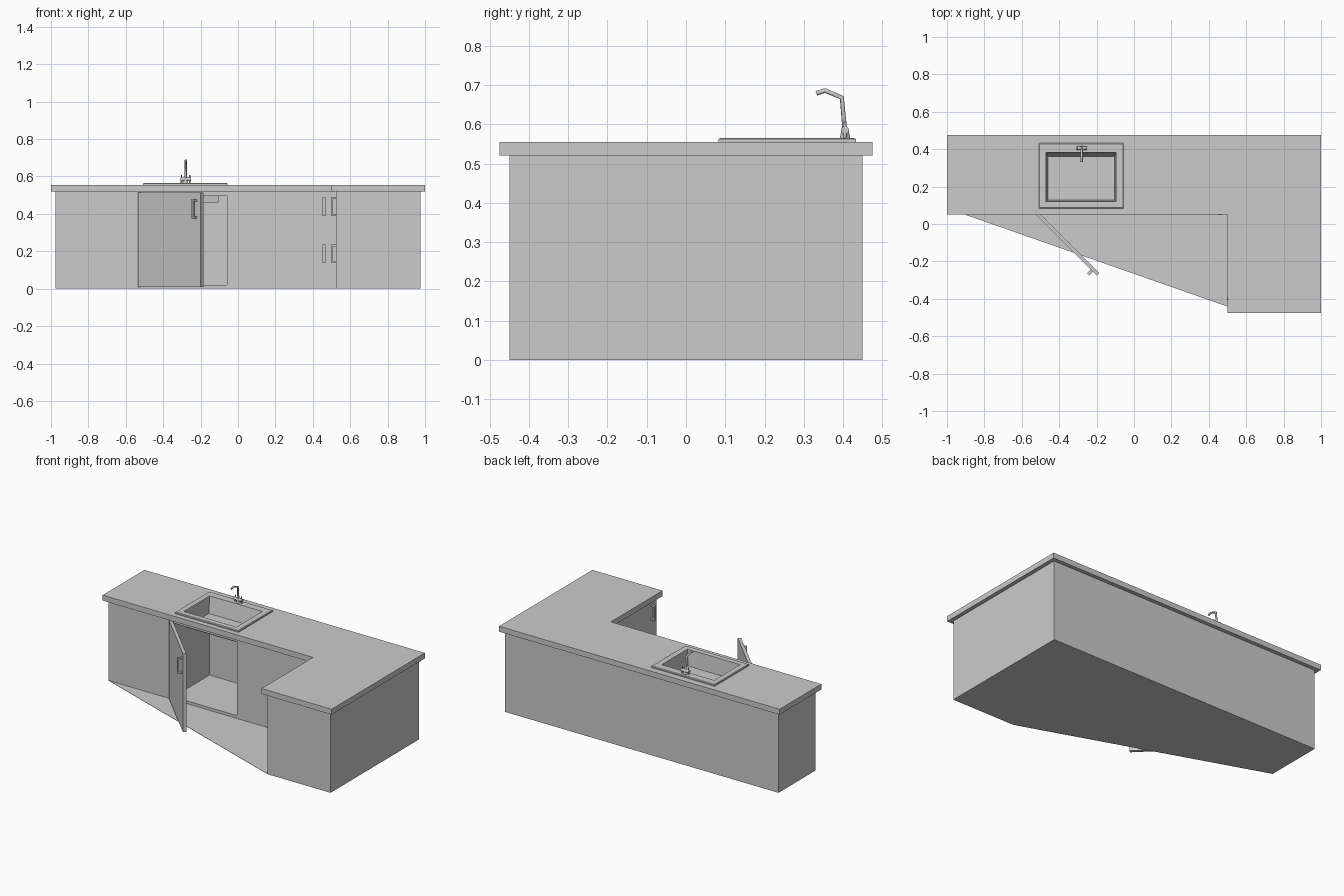
import bpy, bmesh, math
from mathutils import Matrix, Vector

if "Cube" in bpy.data.objects:
    bpy.data.objects.remove(bpy.data.objects["Cube"])


def finish(name, bm, matrix=None):
    bmesh.ops.recalc_face_normals(bm, faces=bm.faces)
    me = bpy.data.meshes.new(name)
    bm.to_mesh(me)
    bm.free()
    ob = bpy.data.objects.new(name, me)
    bpy.context.collection.objects.link(ob)
    if matrix is not None:
        ob.matrix_world = matrix
    return ob


def loft(name, rings, cap_start=True):
    """Skin a list of equal-length point rings."""
    bm = bmesh.new()
    loops = [[bm.verts.new(p) for p in r] for r in rings]
    n = len(loops[0])
    for a, b in zip(loops, loops[1:]):
        for i in range(n):
            j = (i + 1) % n
            bm.faces.new((a[i], a[j], b[j], b[i]))
    if cap_start:
        bm.faces.new(loops[0])
    bm.faces.new(loops[-1])
    return finish(name, bm)


def prism(name, outline, z0, z1):
    return loft(name, [[(x, y, z) for x, y in outline] for z in (z0, z1)])


def rect(x0, x1, y0, y1):
    return [(x0, y0), (x1, y0), (x1, y1), (x0, y1)]


def boxes(name, parts, matrix=None):
    bm = bmesh.new()
    for lo, hi in parts:
        lo, hi = Vector(lo), Vector(hi)
        m = Matrix.Translation((lo + hi) / 2) @ Matrix.Diagonal((*(hi - lo), 1))
        bmesh.ops.create_cube(bm, size=1, matrix=m)
    return finish(name, bm, matrix)


def cut(ob, cutter):
    mod = ob.modifiers.new("cut", 'BOOLEAN')
    mod.operation = 'DIFFERENCE'
    mod.solver = 'EXACT'
    mod.object = cutter
    bpy.context.view_layer.objects.active = ob
    bpy.ops.object.modifier_apply(modifier=mod.name)


def l_shape(x, y0, y1, xi, yi):
    return [(-x, yi), (xi, yi), (xi, y0), (x, y0), (x, y1), (-x, y1)]


# Countertop, cabinet and the wide floor panel under the inner corner
counter = prism("countertop", l_shape(1, -0.475, 0.475, 0.5, 0.05), 0.52, 0.555)
cabinet = prism("cabinet", l_shape(0.975, -0.45, 0.45, 0.525, 0.075), 0.002, 0.52)
prism("floor_panel", [(-0.975, 0.075), (0.525, -0.45), (0.975, -0.45),
                      (0.975, 0.45), (-0.975, 0.45)], 0, 0.002)

# Door opening and sink hole
cavity = prism("cavity_cutter", rect(-0.513, -0.06, 0.0, 0.443), 0.02, 0.495)
hole = prism("sink_cutter", rect(-0.474, -0.091, 0.116, 0.389), 0.45, 0.6)
cut(cabinet, cavity)
cut(cabinet, hole)
cut(counter, hole)
for helper in (cavity, hole):
    bpy.data.objects.remove(helper)

# Sink: raised rim and tapered basin
sink_rings = [(-0.508, -0.055, 0.083, 0.433, 0.555),
              (-0.508, -0.055, 0.083, 0.433, 0.562),
              (-0.504, -0.059, 0.087, 0.429, 0.565),
              (-0.470, -0.095, 0.120, 0.383, 0.565),
              (-0.461, -0.104, 0.129, 0.362, 0.462)]
loft("sink", [[(x, y, r[4]) for x, y in rect(*r[:4])] for r in sink_rings],
     cap_start=False)

# Open door, swung 45 degrees about its left edge
door_m = Matrix.Translation((-0.535, 0.06, 0)) @ Matrix.Rotation(math.radians(-45), 4, 'Z')
boxes("door", [((0, 0, 0.01), (0.474, 0.02, 0.515))], door_m)


# Bar handles: local -y points out of the panel
def handle(name, m):
    w, d, h = 0.008, 0.028, 0.05
    profile = [(0, -h), (-d, -h), (-d, h), (0, h),
               (0, h - 0.01), (-d + 0.01, h - 0.01), (-d + 0.01, -h + 0.01), (0, -h + 0.01)]
    ob = loft(name, [[(x, y, z) for y, z in profile] for x in (-w, w)])
    ob.matrix_world = m


handle("door_handle", door_m @ Matrix.Translation((0.438, 0, 0.426)))
for tag, z in (("upper", 0.44), ("lower", 0.187)):
    handle(f"front_handle_{tag}", Matrix.Translation((0.461, 0.075, z)))
    handle(f"side_handle_{tag}", Matrix.Translation((0.525, -0.398, z))
           @ Matrix.Rotation(math.radians(-90), 4, 'Z'))


# Faucet
def cylinder(name, loc, r1, r2, depth, axis='Z'):
    bm = bmesh.new()
    m = Matrix.Translation(loc)
    if axis == 'X':
        m = m @ Matrix.Rotation(math.radians(90), 4, 'Y')
    bmesh.ops.create_cone(bm, cap_ends=True, segments=16, radius1=r1,
                          radius2=r2, depth=depth, matrix=m)
    return finish(name, bm)


fx, fy = -0.28, 0.405
cylinder("faucet_base", (fx, fy, 0.5775), 0.013, 0.008, 0.025)
cylinder("faucet_crossbar", (fx, fy, 0.585), 0.010, 0.010, 0.056, 'X')
for side, s in (("left", -1), ("right", 1)):
    cylinder(f"tap_{side}", (fx + s * 0.022, fy, 0.587), 0.005, 0.003, 0.042)

curve = bpy.data.curves.new("faucet_spout", 'CURVE')
curve.dimensions = '3D'
curve.bevel_depth = 0.006
curve.bevel_resolution = 2
curve.use_fill_caps = True
path = [(0.405, 0.58), (0.397, 0.668), (0.354, 0.686), (0.332, 0.679)]
spline = curve.splines.new('POLY')
spline.points.add(len(path) - 1)
for p, (y, z) in zip(spline.points, path):
    p.co = (fx, y, z, 1)
bpy.context.collection.objects.link(bpy.data.objects.new("faucet_spout", curve))
